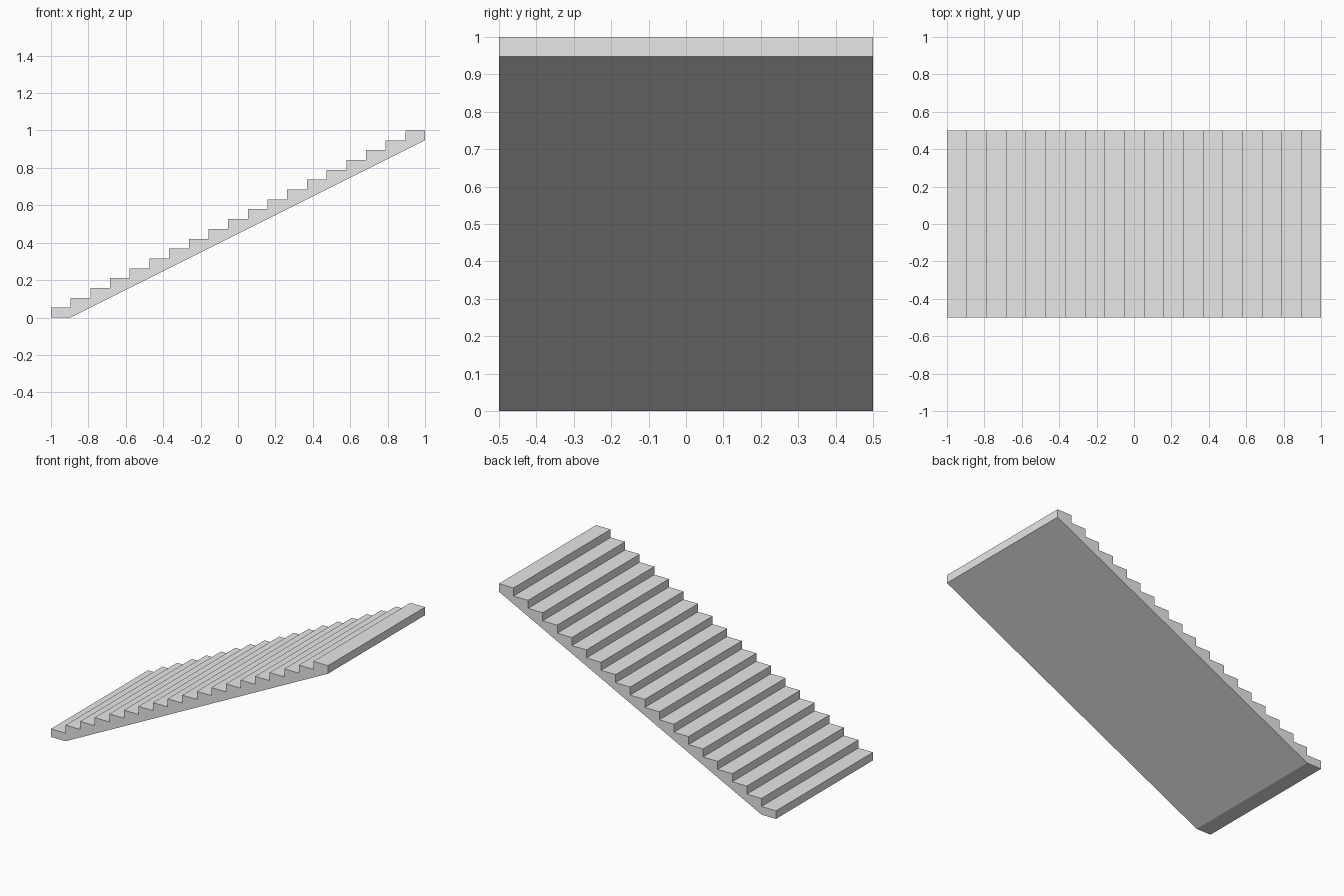
import bpy
import bmesh

STEPS = 19
RUN = 2 / STEPS
RISE = 1 / STEPS
DEPTH = 1.0

cube = bpy.data.objects.get("Cube")
if cube:
    bpy.data.objects.remove(cube, do_unlink=True)

# Plain light grey finish
grey = bpy.data.materials.new("light_grey")
grey.use_nodes = True
colour = (0.8, 0.8, 0.8, 1)
grey.diffuse_color = colour
grey.node_tree.nodes["Principled BSDF"].inputs["Base Color"].default_value = colour

# Side profile: flat foot, sloping underside, then the treads going back down
profile = [(-1, 0), (-1 + RUN, 0), (1, 1 - RISE)]
for i in reversed(range(STEPS)):
    top = (i + 1) * RISE
    profile += [(-1 + (i + 1) * RUN, top), (-1 + i * RUN, top)]
    if i:
        profile.append((-1 + i * RUN, i * RISE))
# Drop the inner corners that repeat as the next tread's outer edge
profile = [p for k, p in enumerate(profile) if k == 0 or p != profile[k - 1]]

# Staircase: profile extruded across its width
bm = bmesh.new()
side = bm.faces.new([bm.verts.new((x, -DEPTH / 2, z)) for x, z in profile])
extruded = bmesh.ops.extrude_face_region(bm, geom=[side], use_keep_orig=True)
moved = [g for g in extruded["geom"] if isinstance(g, bmesh.types.BMVert)]
bmesh.ops.translate(bm, verts=moved, vec=(0, DEPTH, 0))
bmesh.ops.remove_doubles(bm, verts=bm.verts, dist=0.0001)
bmesh.ops.recalc_face_normals(bm, faces=bm.faces)

mesh = bpy.data.meshes.new("staircase")
bm.to_mesh(mesh)
bm.free()
mesh.materials.append(grey)
staircase = bpy.data.objects.new("staircase", mesh)
bpy.context.collection.objects.link(staircase)
